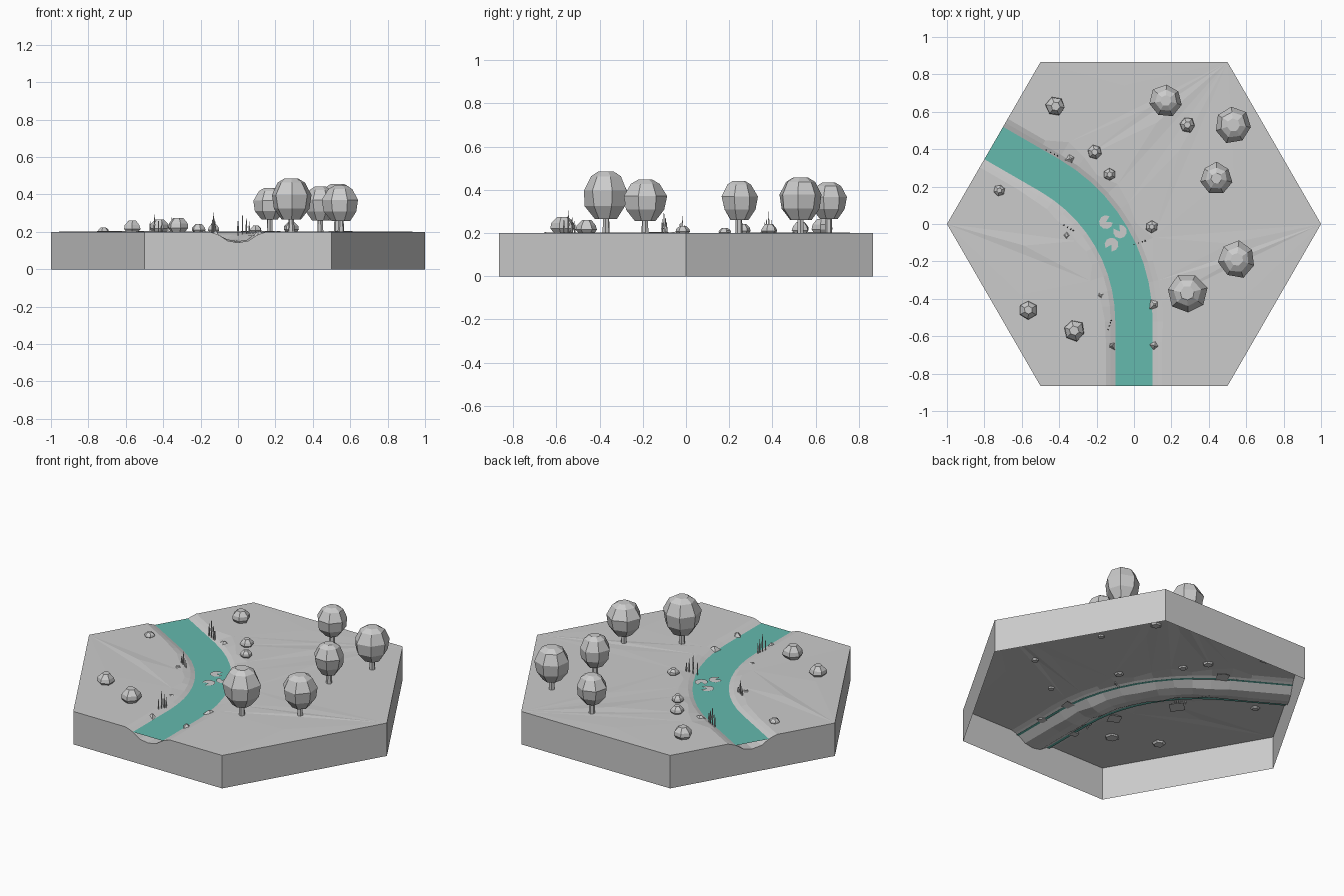
import bpy, bmesh, math, random
from mathutils import Vector

if "Cube" in bpy.data.objects:
    bpy.data.objects.remove(bpy.data.objects["Cube"])

random.seed(4)
TOP = 0.2


def material(name, rgb):
    m = bpy.data.materials.new(name)
    m.diffuse_color = (*rgb, 1)
    m.use_nodes = True
    m.node_tree.nodes["Principled BSDF"].inputs["Base Color"].default_value = m.diffuse_color
    return m


GREY = material("pale grey", (0.6, 0.6, 0.6))
TEAL = material("teal water", (0.129, 0.489, 0.42))


def finish(bm, name, mat=GREY):
    bmesh.ops.recalc_face_normals(bm, faces=bm.faces)
    me = bpy.data.meshes.new(name)
    bm.to_mesh(me)
    bm.free()
    me.materials.append(mat)
    ob = bpy.data.objects.new(name, me)
    bpy.context.collection.objects.link(ob)
    return ob


# River centre line: straight, 60 degree bend, straight, with right-hand normals
LEAD, EDGE = 0.52, math.sqrt(0.75)
R = LEAD * math.sqrt(3)
path = []
for t in (0, 0.33, 0.67):
    path.append((Vector((0, -EDGE + t * (EDGE - LEAD))), Vector((1, 0))))
for i in range(11):
    a = math.radians(6 * i)
    n = Vector((math.cos(a), math.sin(a)))
    path.append((Vector((-R, -LEAD)) + n * R, n))
flow, n_end = Vector((-math.sqrt(0.75), 0.5)), Vector((0.5, math.sqrt(0.75)))
for t in (0.33, 0.67, 1):
    path.append((flow * (LEAD + t * (EDGE - LEAD)), n_end))

# Bed cross-section: offset and height, ragged along the bend
section = [(-0.15, TOP), (-0.125, 0.192), (-0.1, 0.182), (-0.055, 0.152), (0, 0.142),
           (0.055, 0.152), (0.1, 0.182), (0.125, 0.192), (0.15, TOP)]
rows = []
for i, (p, n) in enumerate(path):
    bend = 2 < i < len(path) - 3
    row = []
    for o, z in section:
        if bend and abs(o) > 0.14:
            o += math.copysign(random.uniform(-0.01, 0.055), o)
        elif bend and abs(o) < 0.06:
            z += random.uniform(-0.006, 0.01)
        row.append(Vector((*(p + n * o), z)))
    rows.append(row)


def strip(name, rows, mat):
    bm = bmesh.new()
    vs = [[bm.verts.new(c) for c in r] for r in rows]
    for a, b in zip(vs, vs[1:]):
        for j in range(len(a) - 1):
            bm.faces.new((a[j], a[j + 1], b[j + 1], b[j]))
    return finish(bm, name, mat)


strip("river_bed", rows, GREY)
strip("river_water", [[Vector((*(p + n * o), 0.182)) for o in (-0.118, 0.118)]
                      for p, n in path], TEAL)

# Ground sheets on both sides of the river
hexa = [Vector((math.cos(k * math.pi / 3), math.sin(k * math.pi / 3), TOP)) for k in range(6)]


def ground(name, side, corners):
    bm = bmesh.new()
    vs = [bm.verts.new(r[side]) for r in rows] + [bm.verts.new(hexa[k]) for k in corners]
    f = bm.faces.new(vs)
    tris = bmesh.ops.triangulate(bm, faces=[f])["faces"]
    big = [t for t in tris if t.calc_area() > 0.05]
    for v in bmesh.ops.poke(bm, faces=big)["verts"]:
        v.co.z += random.uniform(0, 0.006)
    ob = finish(bm, name)
    return ob


ground("ground_right", -1, (2, 1, 0, 5))
ground("ground_left", 0, (3, 4))

# Hexagonal skirt, open underneath, notched where the river leaves
bm = bmesh.new()
for k in range(6):
    a, b = hexa[k], hexa[(k + 1) % 6]
    notch = rows[0] if k == 4 else rows[-1][::-1] if k == 2 else []
    top = [a] + notch + [b]
    loop = top + [Vector((b.x, b.y, 0)), Vector((a.x, a.y, 0))]
    bm.faces.new([bm.verts.new(c) for c in loop])
bmesh.ops.remove_doubles(bm, verts=bm.verts, dist=1e-4)
finish(bm, "tile_walls")


# Faceted solid made of stacked rings
def lump(name, x, y, z0, height, radius, rings, sides, wobble):
    bm = bmesh.new()
    turn = random.uniform(0, 6.28)
    loops = []
    for r, h in rings:
        loop = []
        for i in range(sides):
            a = turn + i * math.tau / sides
            q = r * radius * random.uniform(1 - wobble, 1 + wobble)
            loop.append(bm.verts.new((x + q * math.cos(a), y + q * math.sin(a), z0 + h * height)))
        loops.append(loop)
    for lo, hi in zip(loops, loops[1:]):
        for i in range(sides):
            j = (i + 1) % sides
            bm.faces.new((lo[i], lo[j], hi[j], hi[i]))
    bm.faces.new(loops[0][::-1])
    bm.faces.new(loops[-1])
    return finish(bm, name)


# Trees: x, y, crown radius, crown bottom, crown top
crown = [(0.5, 0), (0.9, 0.27), (1.0, 0.6), (0.68, 0.9), (0.35, 1)]
for x, y, r, lo, hi in [(0.17, 0.66, 0.087, 0.265, 0.435), (0.53, 0.53, 0.1, 0.26, 0.457),
                        (0.44, 0.245, 0.085, 0.26, 0.442), (0.55, -0.19, 0.1, 0.257, 0.447),
                        (0.285, -0.37, 0.107, 0.265, 0.485)]:
    lump("tree_crown", x, y, lo, hi - lo, r, crown, 7, 0.05)
    lump("tree_trunk", x, y, TOP - 0.01, lo - TOP + 0.03, 0.016, [(1.1, 0), (0.9, 1)], 6, 0)

# Boulders: x, y, radius, top height
for x, y, r, hi in [(-0.42, 0.63, 0.053, 0.265), (0.285, 0.53, 0.042, 0.252),
                    (-0.21, 0.385, 0.038, 0.242), (-0.13, 0.265, 0.033, 0.241),
                    (0.095, -0.015, 0.033, 0.233), (-0.72, 0.18, 0.03, 0.224),
                    (-0.565, -0.46, 0.049, 0.26), (-0.32, -0.57, 0.058, 0.275)]:
    lump("boulder", x, y, TOP - 0.008, hi - TOP + 0.008, r,
         [(0.6, 0), (1, 0.35), (0.9, 0.65), (0.45, 1)], 6, 0.06)

# Low wedge stones on the banks
for x, y, r in [(0.11, -0.43, 0.04), (0.11, -0.65, 0.035), (-0.12, -0.65, 0.03),
                (-0.18, -0.38, 0.045), (-0.34, 0.35, 0.045), (-0.36, -0.06, 0.06)]:
    lump("bank_stone", x, y, 0.178, 0.026, r, [(1, 0), (0.15, 1)], 4, 0.2)

# Reeds in small clumps: x, y, tallest tip, spreading along the bank
for x, y, tip, dx, dy in [(-0.44, 0.38, 0.3, 0.03, -0.015), (-0.35, -0.02, 0.28, 0.025, -0.015),
                          (0.03, -0.1, 0.305, 0.03, 0.01), (-0.13, -0.54, 0.305, 0.008, 0.025)]:
    for i, s in enumerate((-1, -0.2, 0.5, 1)):
        h = tip - (0.04, 0, 0.03, 0.05)[i]
        lump("reed", x + s * dx, y + s * dy, 0.18, h - 0.18, 0.006,
             [(0.5, 0), (0.8, 0.5), (0.1, 1)], 4, 0)

# Floating lily pads with a wedge cut out
for x, y, turn in [(-0.15, 0.01, 0.5), (-0.075, -0.04, 2.2), (-0.12, -0.11, 4.2)]:
    bm = bmesh.new()
    rim = [(x, y)] + [(x + 0.037 * math.cos(turn + math.radians(30 + 37.5 * i)),
                       y + 0.037 * math.sin(turn + math.radians(30 + 37.5 * i))) for i in range(9)]
    bm.faces.new([bm.verts.new((*c, 0.186)) for c in rim])
    finish(bm, "lily_pad")
